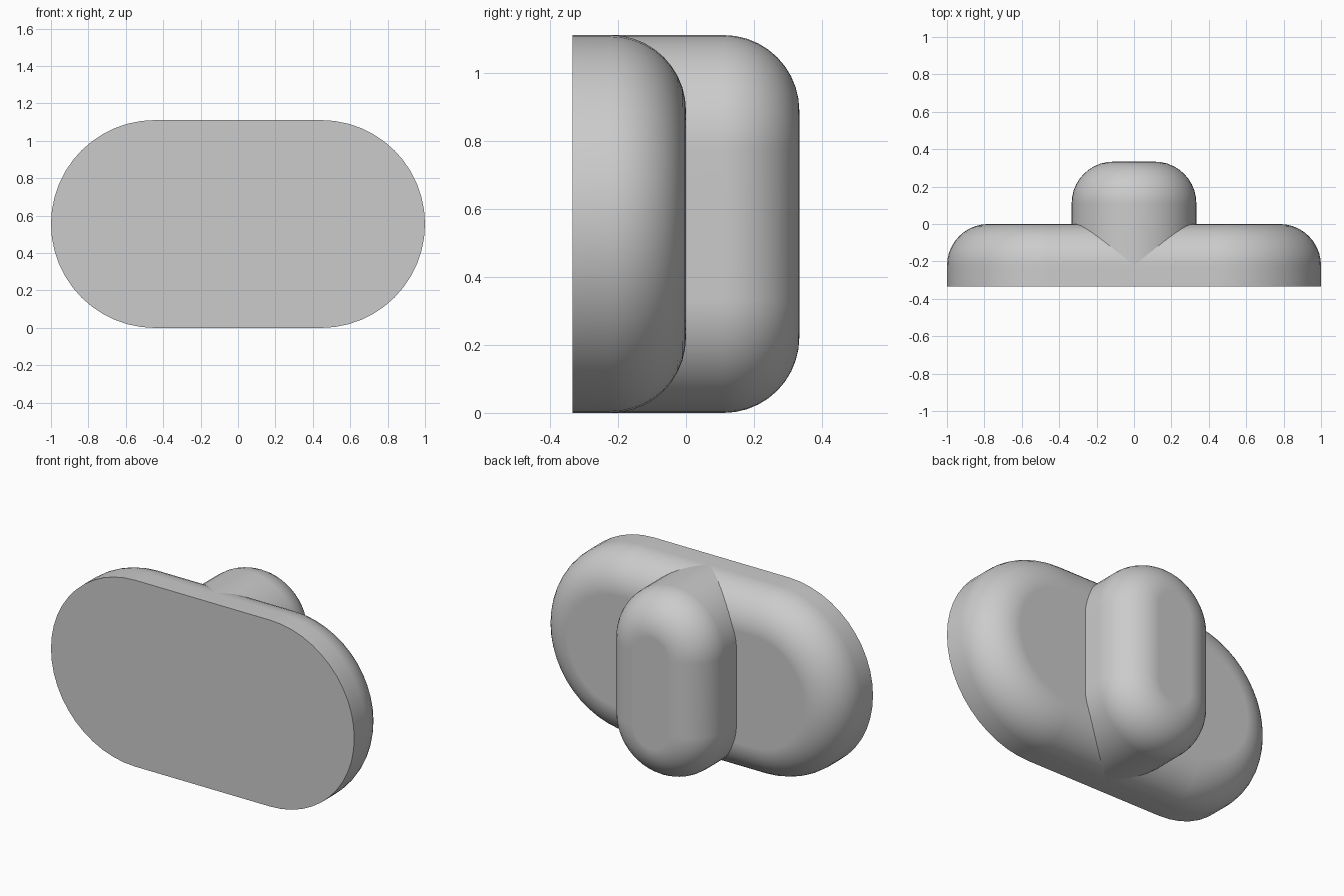
import bpy
import bmesh
from math import pi, sin, cos, radians

if "Cube" in bpy.data.objects:
    bpy.data.objects.remove(bpy.data.objects["Cube"], do_unlink=True)

UNIT = 1 / 9          # the longest side is 18 units
CENTRE_Z = 5 * UNIT
END_STEPS = 24        # segments around each half-round end
FILLET_STEPS = 10     # segments across the rounded back edge

grey = bpy.data.materials.new("plain grey")
grey.use_nodes = True
colour = (0.6, 0.6, 0.6, 1)
grey.diffuse_color = colour
grey.node_tree.nodes["Principled BSDF"].inputs["Base Color"].default_value = colour


def capsule_outline(radius, half_straight, upright):
    """Outline of a capsule as (x, z) points."""
    points = []
    for side in (1, -1):
        for i in range(END_STEPS + 1):
            a = pi * i / END_STEPS - pi / 2
            along = side * (half_straight + radius * cos(a))
            across = side * radius * sin(a)
            points.append((across, along) if upright else (along, across))
    return points


def rounded_capsule(name, radius, half_straight, y_front, y_back, fillet, upright):
    """Capsule block with a sharp front edge and a rounded back edge."""
    levels = [(0, y_front)]
    for i in range(FILLET_STEPS + 1):
        a = pi / 2 * i / FILLET_STEPS
        levels.append((fillet * (1 - cos(a)), y_back - fillet + fillet * sin(a)))

    bm = bmesh.new()
    rings = [[bm.verts.new((x, y, z + CENTRE_Z))
              for x, z in capsule_outline(radius - inset, half_straight, upright)]
             for inset, y in levels]
    for low, high in zip(rings, rings[1:]):
        for i in range(len(low)):
            j = (i + 1) % len(low)
            bm.faces.new((low[i], low[j], high[j], high[i]))
    bm.faces.new(rings[0])
    bm.faces.new(rings[-1])
    bmesh.ops.recalc_face_normals(bm, faces=bm.faces)

    mesh = bpy.data.meshes.new(name)
    bm.to_mesh(mesh)
    bm.free()
    mesh.materials.append(grey)
    obj = bpy.data.objects.new(name, mesh)
    bpy.context.collection.objects.link(obj)

    bpy.ops.object.select_all(action="DESELECT")
    obj.select_set(True)
    bpy.context.view_layer.objects.active = obj
    bpy.ops.object.shade_smooth_by_angle(angle=radians(35))
    weighted = obj.modifiers.new("flat caps", "WEIGHTED_NORMAL")
    weighted.keep_sharp = True
    return obj


# Wide face plate with a rounded back rim
rounded_capsule("face_plate", 5 * UNIT, 4 * UNIT, -3 * UNIT, 0, 2 * UNIT, False)

# Upright grip that runs through the plate and stands out behind it
rounded_capsule("back_grip", 3 * UNIT, 2 * UNIT, -2.5 * UNIT, 3 * UNIT, 2 * UNIT, True)
